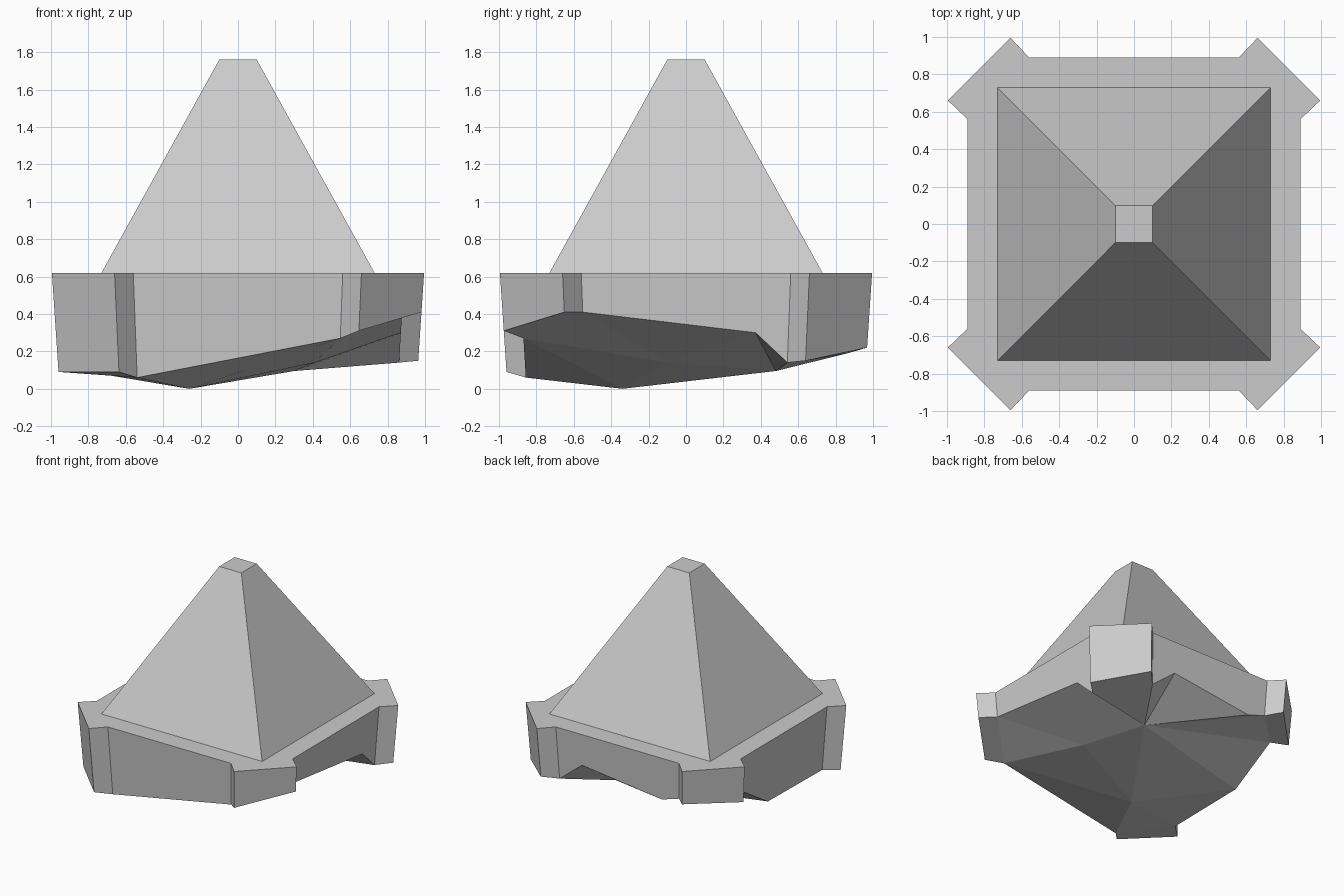
import bpy
import bmesh
import math

cube = bpy.data.objects.get("Cube")
if cube:
    bpy.data.objects.remove(cube, do_unlink=True)

# One plain stone colour
stone = bpy.data.materials.new("stone_grey")
stone.use_nodes = True
grey = (0.6, 0.6, 0.6, 1)
stone.diffuse_color = grey
stone.node_tree.nodes["Principled BSDF"].inputs["Base Color"].default_value = grey

RIM = 0.62      # height of the flat rim
TAPER = 0.067   # inward lean of the walls per unit of depth

# Roof: a four-sided truncated pyramid standing on the rim
bpy.ops.mesh.primitive_cone_add(
    vertices=4, radius1=0.73 * math.sqrt(2), radius2=0.1 * math.sqrt(2),
    depth=1.76 - RIM, location=(0, 0, (1.76 + RIM) / 2),
    rotation=(0, 0, math.pi / 4))
roof = bpy.context.object
roof.name = "pyramid_roof"
roof.data.materials.append(stone)

# Corner block plan, turned a quarter at a time around the square
corner = [(-0.89, -0.56), (-0.995, -0.66), (-0.66, -0.995), (-0.56, -0.89)]

# Broken lower edge: heights of each corner block's four points
corner_z = [(0.10, 0.09, 0.09, 0.06), (0.27, 0.31, 0.41, 0.41),
            (0.14, 0.15, 0.22, 0.19), (0.32, 0.34, 0.32, 0.35)]

# Extra breaks along the wall after each corner: (x, y, z)
breaks = [[], [(0.89, 0.38, 0.30)],
          [(0.34, 0.89, 0.36), (-0.40, 0.89, 0.27)], [(-0.89, 0.17, 0.11)]]

bm = bmesh.new()
top, low, blocks, walls = [], [], [], []


def add_column(x, y, z):
    """One upright edge of the wall, leaning inward to its broken end."""
    s = 1 - TAPER * (RIM - z)
    top.append(bm.verts.new((x, y, RIM)))
    low.append(bm.verts.new((x * s, y * s, z)))
    return low[-1]


for q in range(4):
    block = []
    for (x, y), z in zip(corner, corner_z[q]):
        for _ in range(q):
            x, y = -y, x
        block.append(add_column(x, y, z))
    blocks.append(block)
    walls.append([add_column(*p) for p in breaks[q]])

# Rim and walls
bm.faces.new(top)
for i in range(len(top)):
    j = (i + 1) % len(top)
    bm.faces.new((top[i], low[i], low[j], top[j]))

# Ragged underside: three broken peaks joined to the lower edge
front_peak = bm.verts.new((-0.26, -0.34, 0))
side_peak = bm.verts.new((0.41, -0.10, 0.14))
back_peak = bm.verts.new((0.30, 0.48, 0.095))


def fan(hub, edge):
    for a, b in zip(edge, edge[1:]):
        bm.faces.new((hub, b, a))


def inner(q):
    return [blocks[q][0], blocks[q][3]]


for block in blocks:
    bm.faces.new(block[::-1])
side_break, left_break = walls[1][0], walls[3][0]
fan(front_peak, [left_break] + inner(0) + [blocks[1][0]])
fan(side_peak, inner(1) + [side_break])
fan(back_peak, [side_break] + inner(2) + walls[2] + inner(3) + [left_break])
bm.faces.new((front_peak, side_peak, blocks[1][0]))
bm.faces.new((side_peak, back_peak, side_break))
bm.faces.new((front_peak, left_break, back_peak))
bm.faces.new((front_peak, back_peak, side_peak))
bmesh.ops.recalc_face_normals(bm, faces=bm.faces[:])

mesh = bpy.data.meshes.new("broken_base")
bm.to_mesh(mesh)
bm.free()
mesh.materials.append(stone)
base = bpy.data.objects.new("broken_base", mesh)
bpy.context.collection.objects.link(base)
